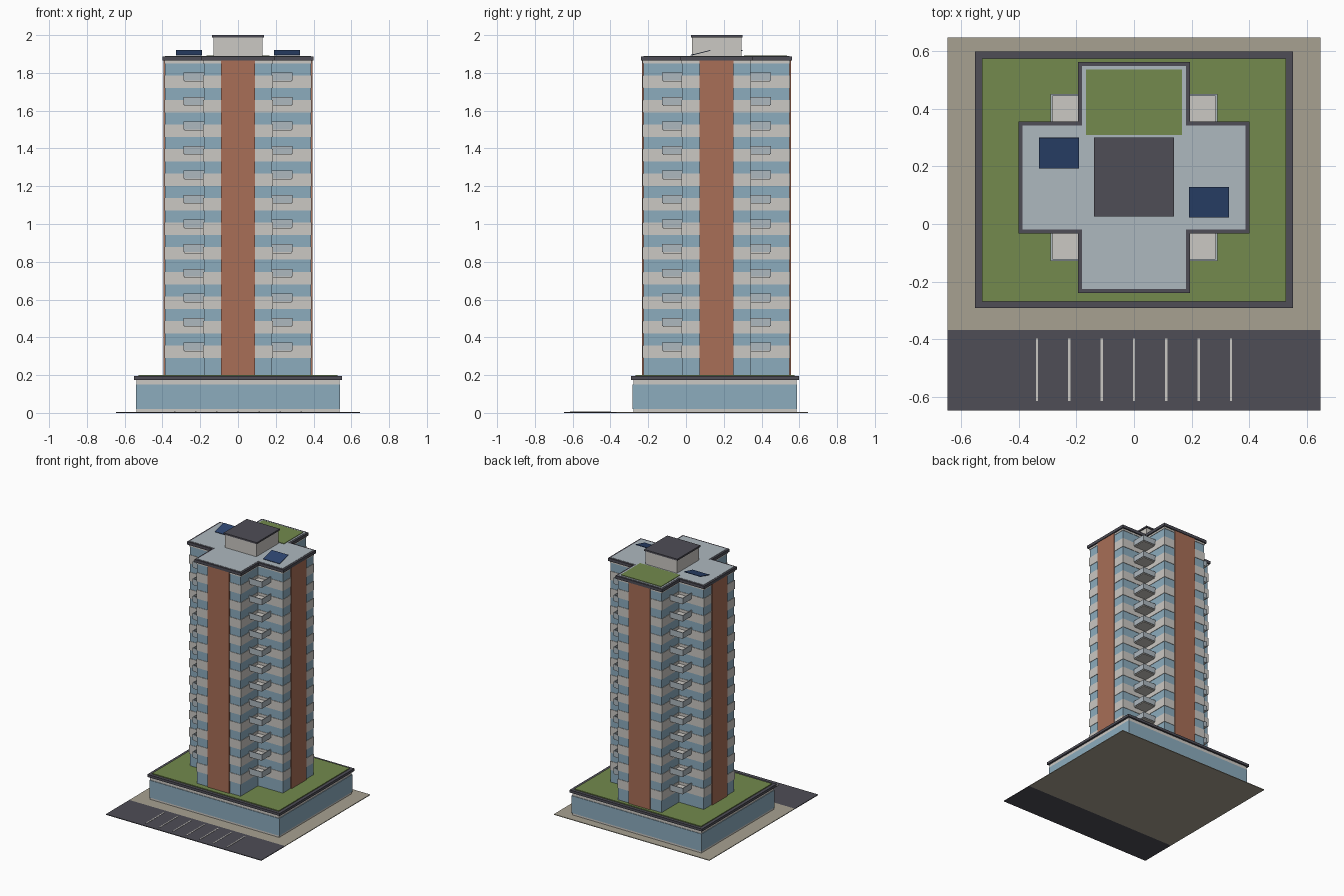
import bpy, bmesh, math
from mathutils import Matrix, Vector

if "Cube" in bpy.data.objects:
    bpy.data.objects.remove(bpy.data.objects["Cube"])


def material(name, r, g, b):
    lin = [(c / 255 / 12.92) if c < 11 else ((c / 255 + 0.055) / 1.055) ** 2.4 for c in (r, g, b)]
    m = bpy.data.materials.new(name)
    m.diffuse_color = (*lin, 1)
    m.use_nodes = True
    m.node_tree.nodes["Principled BSDF"].inputs["Base Color"].default_value = m.diffuse_color
    return m


WALL = material("light concrete", 203, 200, 195)
GLASS = material("window blue", 140, 172, 190)
BRICK = material("terracotta", 168, 110, 87)
DARK = material("charcoal", 78, 77, 86)
GREEN = material("grass green", 115, 138, 77)
ROOF = material("roof grey", 174, 184, 191)
NAVY = material("solar navy", 45, 69, 112)
TAN = material("paving tan", 167, 161, 145)

TY = 0.161   # tower centre in y
PY = 0.153   # podium centre in y


def finish(name, bm, mat):
    bmesh.ops.recalc_face_normals(bm, faces=bm.faces)
    me = bpy.data.meshes.new(name)
    bm.to_mesh(me)
    bm.free()
    me.materials.append(mat)
    ob = bpy.data.objects.new(name, me)
    bpy.context.collection.objects.link(ob)
    return ob


def add_box(bm, x0, x1, y0, y1, z0, z1):
    m = Matrix.Translation(((x0 + x1) / 2, (y0 + y1) / 2, (z0 + z1) / 2))
    m = m @ Matrix.Diagonal((abs(x1 - x0), abs(y1 - y0), z1 - z0, 1))
    bmesh.ops.create_cube(bm, size=1, matrix=m)


def boxes(name, mat, *items):
    bm = bmesh.new()
    for it in items:
        add_box(bm, *it)
    return finish(name, bm, mat)


def crosses(name, mat, long, short, spans):
    """Plus-shaped prisms centred on the tower, one per (z0, z1) span."""
    bm = bmesh.new()
    quarter = [(long, -short), (long, short), (short, short)]
    for z0, z1 in spans:
        pts = []
        for k in range(4):
            rot = Matrix.Rotation(k * math.pi / 2, 3, 'Z')
            pts += [rot @ Vector((x, y, 0)) for x, y in quarter]
        face = bm.faces.new([bm.verts.new((p.x, p.y + TY, z0)) for p in pts])
        ext = bmesh.ops.extrude_face_region(bm, geom=[face], use_keep_orig=True)
        top = [v for v in ext["geom"] if isinstance(v, bmesh.types.BMVert)]
        bmesh.ops.translate(bm, verts=top, vec=(0, 0, z1 - z0))
    return finish(name, bm, mat)


# Site
G = 0.647
boxes("paving", TAN, (-G, G, -0.368, G, 0, 0.005))
boxes("car_park", DARK, (-G, G, -G, -0.368, 0, 0.005))
boxes("parking_lines", WALL,
      *[(x * 0.112 - 0.004, x * 0.112 + 0.004, -0.614, -0.396, 0.005, 0.007) for x in range(-3, 4)])

# Podium
def podium(name, mat, hx, hy, z0, z1):
    boxes(name, mat, (-hx, hx, PY - hy, PY + hy, z0, z1))


podium("podium_wall", WALL, 0.537, 0.431, 0.005, 0.176)
podium("podium_glazing", GLASS, 0.541, 0.435, 0.02, 0.15)
podium("podium_cornice", DARK, 0.551, 0.444, 0.175, 0.194)
podium("podium_garden", GREEN, 0.527, 0.421, 0.19, 0.2)

# Tower: glazed core with a concrete band at every floor
FLOOR = 0.13
crosses("tower_glazing", GLASS, 0.387, 0.181, [(0.195, 1.866)])
bands = [(0.291 + FLOOR * k, 0.357 + FLOOR * k) for k in range(12)] + [(1.851, 1.866)]
crosses("floor_bands", WALL, 0.390, 0.184, bands)

# Terracotta strips on the four arm ends
E = 0.395
boxes("brick_strips", BRICK,
      *[(-0.09, 0.09, TY + s * 0.38, TY + s * E, 0.198, 1.866) for s in (-1, 1)],
      *[(s * 0.38, s * E, TY - 0.09, TY + 0.09, 0.198, 1.866) for s in (-1, 1)])

# Balconies in the four inner corners
slabs, rails = [], []
for k in range(12):
    z = 0.325 + FLOOR * k
    for sx in (-1, 1):
        for sy in (-1, 1):
            def corner(a, b, c, d, z0, z1):
                return (sx * a, sx * b, TY + sy * c, TY + sy * d, z0, z1)
            slabs.append(corner(0.18, 0.284, 0.18, 0.284, z, z + 0.012))
            rails.append(corner(0.18, 0.289, 0.283, 0.289, z + 0.006, z + 0.048))
            rails.append(corner(0.283, 0.289, 0.18, 0.283, z + 0.006, z + 0.048))
boxes("balcony_slabs", WALL, *slabs)
boxes("balcony_rails", ROOF, *rails)

# Roof
crosses("roof_edge", DARK, 0.400, 0.194, [(1.865, 1.887)])
crosses("roof_deck", ROOF, 0.386, 0.180, [(1.88, 1.889)])
boxes("roof_garden", GREEN, (-0.167, 0.167, 0.308, 0.536, 1.885, 1.893))
boxes("plant_room", WALL, (-0.13, 0.13, TY - 0.128, TY + 0.132, 1.885, 1.99))
boxes("plant_room_cap", DARK, (-0.138, 0.138, TY - 0.135, TY + 0.139, 1.988, 2.0))

# Tilted solar panels
for name, x, y in (("left_solar_panel", -0.26, 0.246), ("right_solar_panel", 0.26, 0.076)):
    ob = boxes(name, NAVY, (-0.069, 0.069, -0.054, 0.054, -0.002, 0.002))
    ob.location = (x, y, 1.906)
    ob.rotation_euler.x = math.radians(14)
